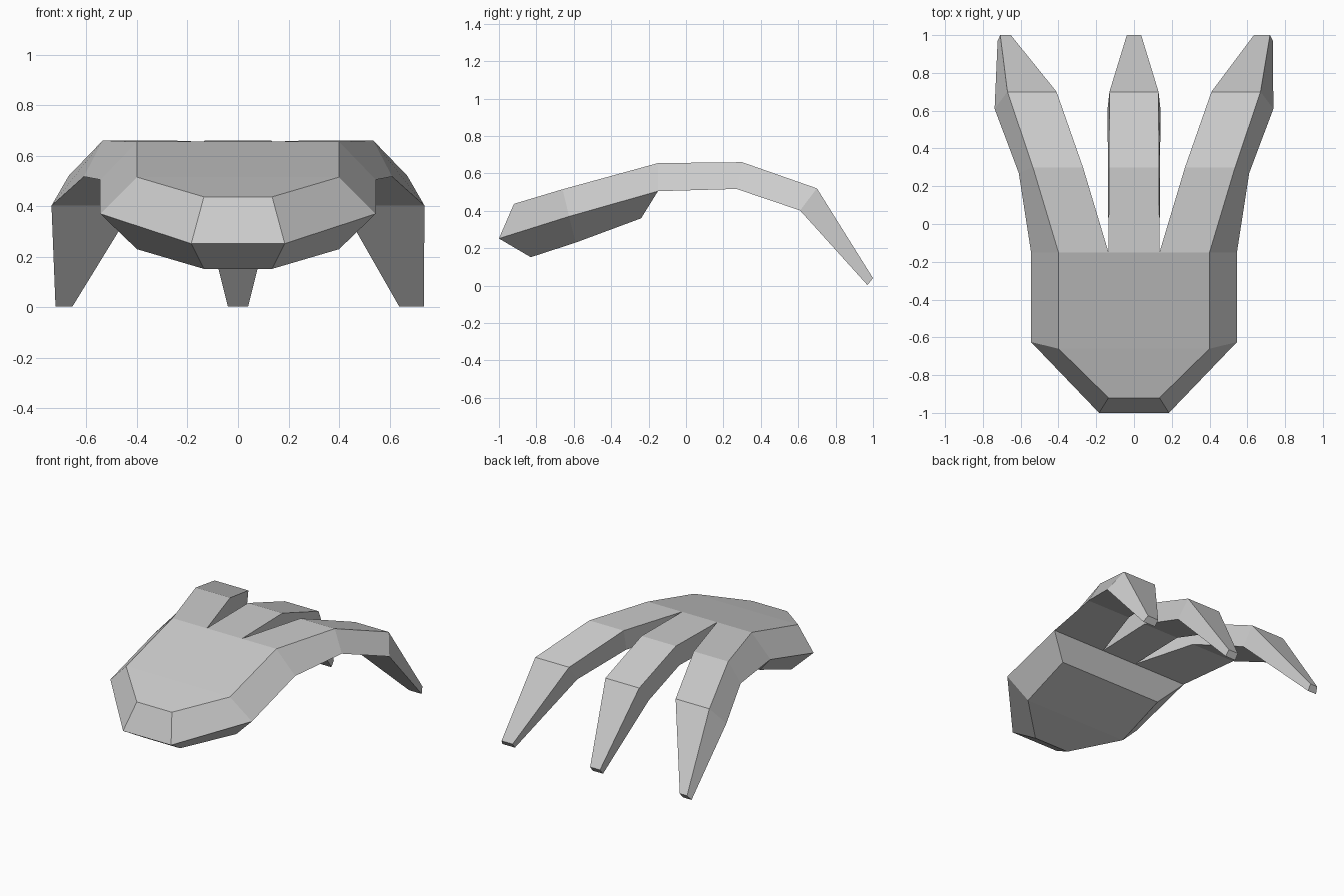
import bpy
import bmesh

cube = bpy.data.objects.get("Cube")
if cube:
    bpy.data.objects.remove(cube, do_unlink=True)

# One plain grey for the whole hand
grey = bpy.data.materials.new("plain_grey")
grey.use_nodes = True
GREY = (0.6, 0.6, 0.6, 1)
grey.diffuse_color = GREY
grey.node_tree.nodes["Principled BSDF"].inputs["Base Color"].default_value = GREY


def finish(name, bm):
    bmesh.ops.recalc_face_normals(bm, faces=bm.faces)
    mesh = bpy.data.meshes.new(name)
    bm.to_mesh(mesh)
    bm.free()
    mesh.materials.append(grey)
    obj = bpy.data.objects.new(name, mesh)
    bpy.context.collection.objects.link(obj)
    return obj


def mirrored_chain(bm, half):
    """Outline running from the +x back corner round the nose to the -x one."""
    pts = half + [(-x, y, z) for x, y, z in reversed(half)]
    return [bm.verts.new(p) for p in pts]


def bridge(bm, a, b, closed=False):
    n = len(a)
    for i in range(n if closed else n - 1):
        j = (i + 1) % n
        bm.faces.new((a[i], a[j], b[j], b[i]))


# Palm: top, widest and bottom outlines, each back corner -> side -> nose
bm = bmesh.new()
top = mirrored_chain(bm, [(0.40, -0.15, 0.655), (0.40, -0.66, 0.515), (0.135, -0.92, 0.437)])
rim = mirrored_chain(bm, [(0.545, -0.15, 0.505), (0.545, -0.625, 0.37), (0.185, -1.0, 0.252)])
base = mirrored_chain(bm, [(0.40, -0.24, 0.36), (0.40, -0.59, 0.23), (0.135, -0.83, 0.152)])
bridge(bm, top, rim)
bridge(bm, rim, base)
for chain in (top, base):
    bm.faces.new((chain[0], chain[1], chain[4], chain[5]))
    bm.faces.new((chain[1], chain[2], chain[3], chain[4]))
bm.faces.new((rim[0], rim[5], base[5], base[0]))
finish("palm", bm)

# Fingers share one bent side profile: (y, z) of top and underside per joint
PROFILE = [((-0.15, 0.655), (-0.15, 0.505)),
           ((0.30, 0.66), (0.27, 0.517)),
           ((0.70, 0.52), (0.61, 0.402)),
           ((1.0, 0.04), (0.97, 0.003))]


def finger(name, widths, side=1):
    """widths per joint: top inner, top outer, under outer, under inner x."""
    bm = bmesh.new()
    rings = []
    for (t, u), xs in zip(PROFILE, widths):
        rings.append([bm.verts.new((side * x, *yz)) for x, yz in zip(xs, (t, t, u, u))])
    for a, b in zip(rings, rings[1:]):
        bridge(bm, a, b, closed=True)
    bm.faces.new(rings[-1])
    finish(name, bm)


finger("middle_finger", [(-w, w, w + e, -w - e) for w, e in
                         ((0.135, 0), (0.132, 0.006), (0.13, 0.01), (0.038, 0.002))])

outer = [(0.135, 0.40, 0.545, 0.135),
         (0.27, 0.535, 0.61, 0.27),
         (0.41, 0.67, 0.738, 0.41)]
finger("left_finger", outer + [(0.635, 0.72, 0.735, 0.638)])
finger("right_finger", outer + [(0.652, 0.708, 0.722, 0.655)], side=-1)
